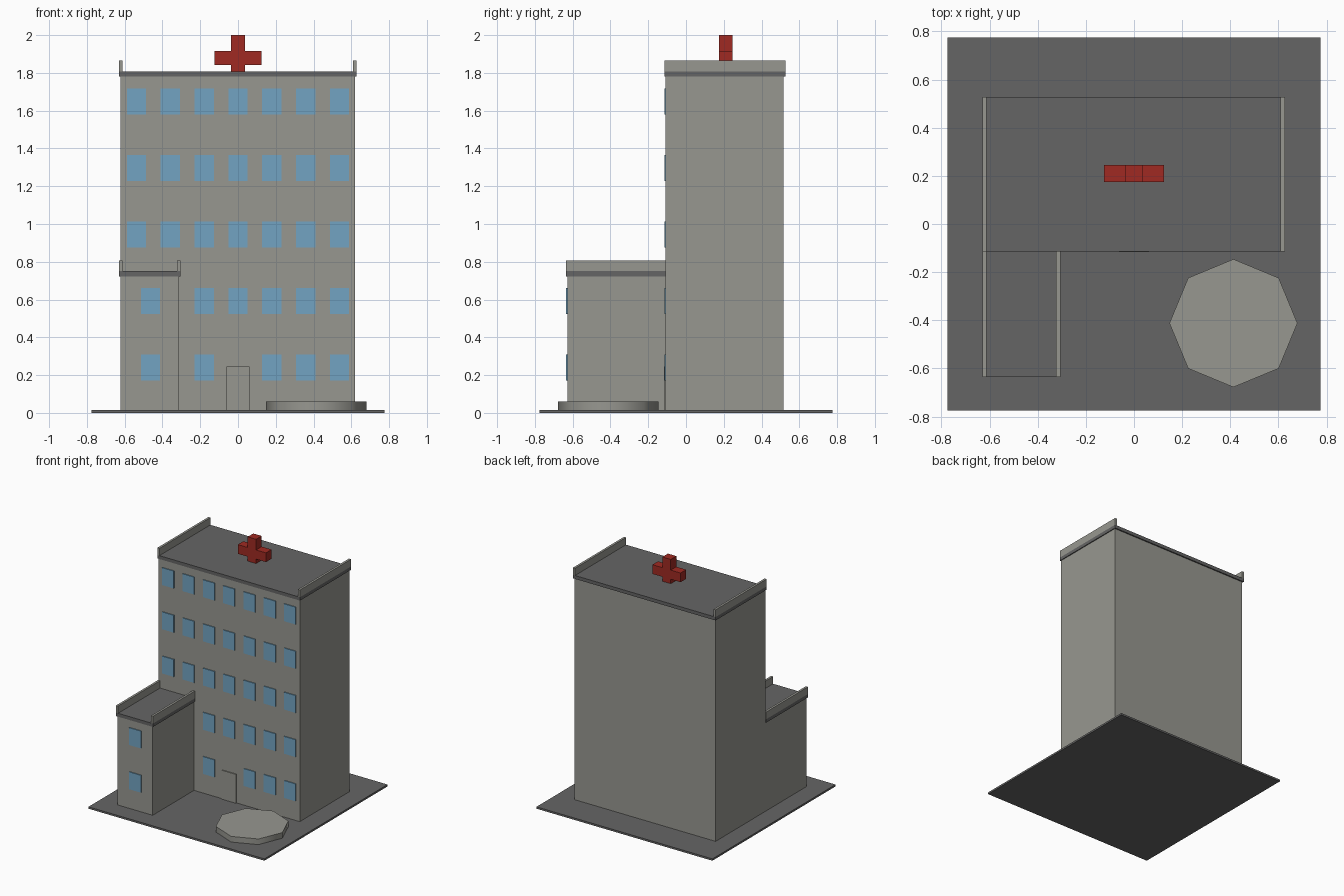
import bpy, bmesh, math
from mathutils import Matrix, Vector

if "Cube" in bpy.data.objects:
    bpy.data.objects.remove(bpy.data.objects["Cube"], do_unlink=True)


def material(name, rgb):
    m = bpy.data.materials.new(name)
    m.use_nodes = True
    m.diffuse_color = (*rgb, 1)
    m.node_tree.nodes["Principled BSDF"].inputs["Base Color"].default_value = (*rgb, 1)
    return m


WALL = material("warm grey wall", (0.31, 0.31, 0.28))
DARK = material("dark grey paving", (0.13, 0.13, 0.13))
GLASS = material("window blue", (0.17, 0.37, 0.54))
RED = material("sign red", (0.35, 0.023, 0.016))


def finish(name, bm, mat):
    bmesh.ops.recalc_face_normals(bm, faces=bm.faces)
    mesh = bpy.data.meshes.new(name)
    bm.to_mesh(mesh)
    bm.free()
    mesh.materials.append(mat)
    obj = bpy.data.objects.new(name, mesh)
    bpy.context.collection.objects.link(obj)
    return obj


def add_box(bm, x, y, z):
    lo, hi = Vector((x[0], y[0], z[0])), Vector((x[1], y[1], z[1]))
    place = Matrix.Translation((lo + hi) / 2) @ Matrix.Diagonal((*(hi - lo), 1))
    bmesh.ops.create_cube(bm, size=1, matrix=place)


def box(name, mat, x, y, z):
    bm = bmesh.new()
    add_box(bm, x, y, z)
    return finish(name, bm, mat)


def block(name, x, y, top, back):
    """Walls, overhanging roof slab and two side parapets."""
    lip, slab, rail = 0.007, 0.027, 0.058
    box(name + "_walls", WALL, x, y, (0.015, top))
    rx, ry = (x[0] - lip, x[1] + lip), (y[0] - lip, y[1] + back)
    box(name + "_roof", DARK, rx, ry, (top, top + slab))
    rails = ((rx[0], rx[0] + 0.018), (rx[1] - 0.018, rx[1]))
    for side, edge in zip(("right", "left"), rails):
        box(f"{name}_{side}_parapet", WALL, edge, ry, (top + slab, top + slab + rail))


# Ground and the two building blocks
box("ground_slab", DARK, (-0.775, 0.775), (-0.775, 0.775), (0, 0.015))
FRONT, WING_FRONT = -0.108, -0.628
block("tower", (-0.623, 0.62), (FRONT, 0.517), 1.78, 0.01)
block("wing", (-0.623, -0.312), (WING_FRONT, FRONT), 0.723, 0)

# Windows: full rows above the wing, partial rows beside it
rows = [0.24 + 0.352 * i for i in range(5)]
tower_glass, wing_glass = bmesh.new(), bmesh.new()


def pane(bm, x, y, z):
    add_box(bm, (x - 0.051, x + 0.051), (y - 0.007, y + 0.002), (z - 0.069, z + 0.069))


for floor, z in enumerate(rows):
    for col in range(-3, 4):
        behind_wing = floor < 2 and col < -1
        at_door = floor == 0 and col == 0
        if not (behind_wing or at_door):
            pane(tower_glass, col * 0.179, FRONT, z)
    if floor < 2:
        pane(wing_glass, -0.463, WING_FRONT, z)
finish("tower_windows", tower_glass, GLASS)
finish("wing_windows", wing_glass, GLASS)

# Entrance door
box("door", WALL, (-0.062, 0.062), (FRONT - 0.008, FRONT), (0.015, 0.245))

# Rooftop cross, extruded from its outline
a, b = 0.037, 0.124
low, mid_low, mid_high, high = 1.807, 1.842, 1.915, 2.0
half = [(a, low), (a, mid_low), (b, mid_low), (b, mid_high), (a, mid_high), (a, high)]
outline = half + [(-x, z) for x, z in reversed(half)]
bm = bmesh.new()
face = bm.faces.new([bm.verts.new((x, 0.175, z)) for x, z in outline])
side = bmesh.ops.extrude_face_region(bm, geom=[face])["geom"]
bmesh.ops.translate(bm, vec=(0, 0.07, 0),
                    verts=[v for v in side if isinstance(v, bmesh.types.BMVert)])
finish("roof_cross", bm, RED)

# Octagonal landing pad
bm = bmesh.new()
bmesh.ops.create_cone(bm, cap_ends=True, segments=8, radius1=0.266, radius2=0.266,
                      depth=0.045, matrix=Matrix.Translation((0.413, -0.412, 0.0375)))
pad = finish("landing_pad", bm, WALL)
bpy.ops.object.select_all(action="DESELECT")
pad.select_set(True)
bpy.context.view_layer.objects.active = pad
bpy.ops.object.shade_smooth_by_angle(angle=math.radians(50))
